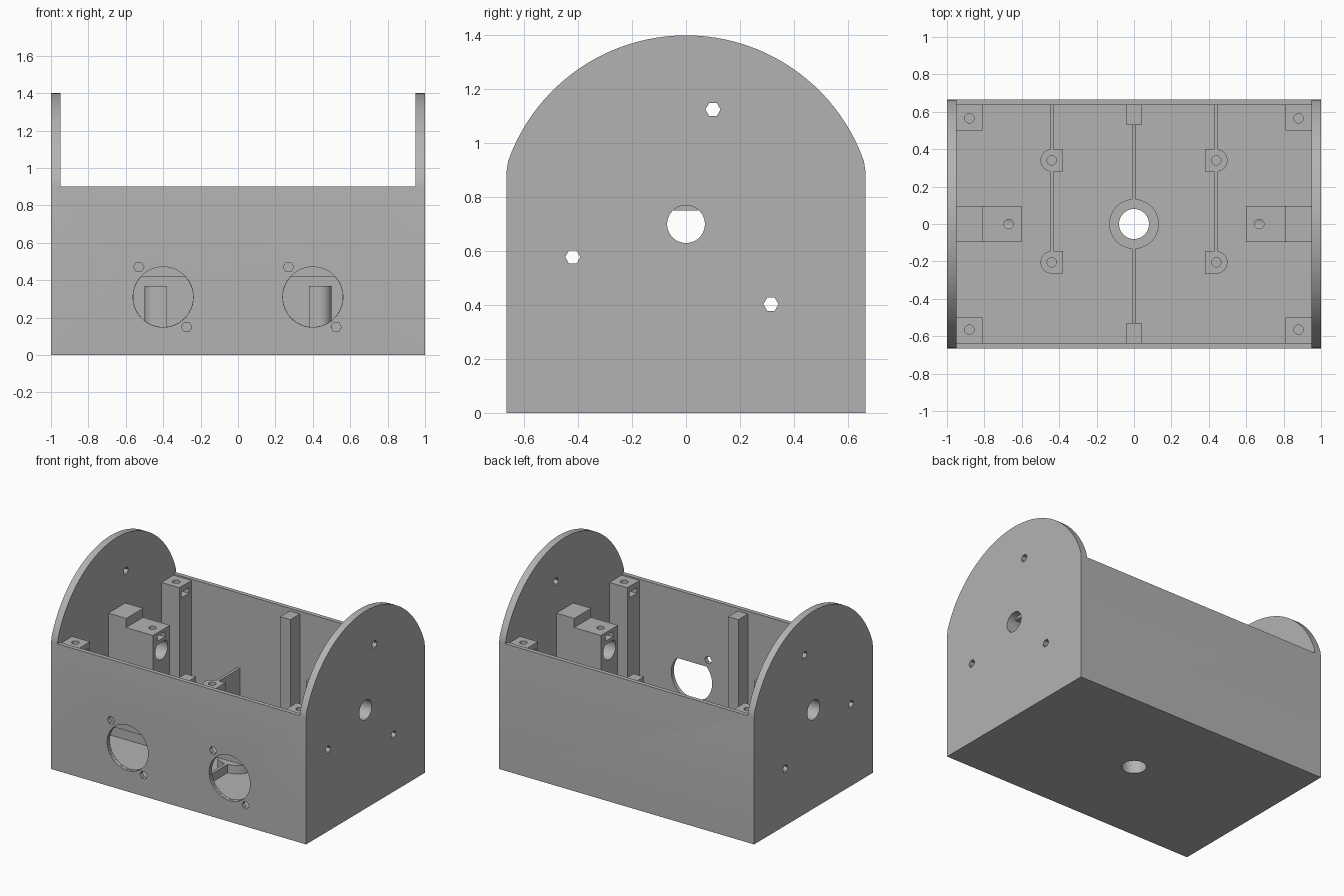
import bpy, bmesh, math
from mathutils import Vector

if "Cube" in bpy.data.objects:
    bpy.data.objects.remove(bpy.data.objects["Cube"])

grey = bpy.data.materials.new("plain_grey")
grey.diffuse_color = (0.45, 0.45, 0.45, 1)
grey.use_nodes = True
grey.node_tree.nodes["Principled BSDF"].inputs["Base Color"].default_value = grey.diffuse_color


def prism(name, pts, axis, a, b):
    """Extrude a 2D outline along an axis: X -> (y,z), Y -> (x,z), Z -> (x,y)."""
    place = {"X": lambda u, v, w: (w, u, v),
             "Y": lambda u, v, w: (u, w, v),
             "Z": lambda u, v, w: (u, v, w)}[axis]
    bm = bmesh.new()
    face = bm.faces.new([bm.verts.new(place(u, v, a)) for u, v in pts])
    top = bmesh.ops.extrude_face_region(bm, geom=[face])["geom"]
    shift = Vector(place(0, 0, b - a))
    bmesh.ops.translate(bm, vec=shift, verts=[g for g in top if isinstance(g, bmesh.types.BMVert)])
    bmesh.ops.recalc_face_normals(bm, faces=bm.faces[:])
    me = bpy.data.meshes.new(name)
    bm.to_mesh(me)
    bm.free()
    me.materials.append(grey)
    ob = bpy.data.objects.new(name, me)
    bpy.context.collection.objects.link(ob)
    return ob


def box(name, x0, x1, y0, y1, z0, z1):
    return prism(name, [(x0, y0), (x1, y0), (x1, y1), (x0, y1)], "Z", z0, z1)


def circle(u, v, r, n=48, start=0.0, sweep=2 * math.pi):
    steps = n if sweep > 6.2 else n + 1
    return [(u + r * math.cos(start + sweep * i / n),
             v + r * math.sin(start + sweep * i / n)) for i in range(steps)]


def flat_top(u, v, r, limit):
    """Circle with its top cut off by a horizontal chord."""
    t = math.asin((limit - v) / r)
    return circle(u, v, r, 40, math.pi - t, math.pi + 2 * t)


def cut(ob, cutters):
    for c in cutters:
        m = ob.modifiers.new("cut", "BOOLEAN")
        m.operation = "DIFFERENCE"
        m.solver = "EXACT"
        m.object = c
    dg = bpy.context.evaluated_depsgraph_get()
    me = bpy.data.meshes.new_from_object(ob.evaluated_get(dg))
    ob.modifiers.clear()
    ob.data = me
    for c in cutters:
        bpy.data.objects.remove(c)


def smooth(ob):
    bpy.ops.object.select_all(action="DESELECT")
    ob.select_set(True)
    bpy.context.view_layer.objects.active = ob
    bpy.ops.object.shade_smooth_by_angle(angle=math.radians(25))


W, T, FLOOR, RIM = 0.665, 0.635, 0.04, 0.9

# Open case with arched end plates
t = math.asin(0.2 / 0.7)
arch = circle(0, 0.7, 0.7, 48, t, math.pi - 2 * t)
arch[0], arch[-1] = (W, RIM), (-W, RIM)
case = prism("case", [(-W, 0), (W, 0)] + arch, "X", -1, 1)
cut(case, [box("c", -0.95, 0.95, -2, 2, RIM, 2)])
cutters = [box("c", -0.95, 0.95, -T, T, FLOOR, 1.5),
           prism("c", circle(0, 0, 0.08), "Z", -0.1, 0.2)]
# Shaft and screw holes in both end plates
for a, b in ((-1.1, -0.94), (0.94, 1.1)):
    cutters.append(prism("c", circle(0, 0.7, 0.07), "X", a, b))
    for y, z in ((0.1, 1.125), (-0.42, 0.578), (0.315, 0.403)):
        cutters.append(prism("c", circle(y, z, 0.028, 6), "X", a, b))
# Round front openings with a recessed flat lip, plus screw holes
for x in (-0.4, 0.4):
    cutters.append(prism("c", circle(x, 0.31, 0.161), "Y", -0.8, -0.65))
    cutters.append(prism("c", flat_top(x, 0.31, 0.16, 0.42), "Y", -0.7, -0.6))
    for dx, z in ((-0.13, 0.47), (0.125, 0.15)):
        cutters.append(prism("c", circle(x + dx, z, 0.028, 6), "Y", -0.8, -0.6))
cut(case, cutters)
smooth(case)

for s, side in ((-1, "left"), (1, "right")):
    def sbox(name, x0, x1, *rest):
        return box(name, *sorted((s * x0, s * x1)), *rest)

    # Corner posts with screw hole and nut slot
    for e, end in ((-1, "front"), (1, "back")):
        y0, y1 = sorted((e * 0.5, e * T))
        post = sbox(f"{side}_{end}_corner_post", 0.81, 0.95, y0, y1, FLOOR, 0.89)
        cy = e * 0.565
        cut(post, [prism("c", circle(s * 0.88, cy, 0.025, 24), "Z", 0.68, 1),
                   sbox("c", 0.7, 0.92, cy - 0.042, cy + 0.042, 0.81, 0.85)])
        smooth(post)

    # Stepped shaft block
    prof = [(0.6, FLOOR), (0.95, FLOOR), (0.95, 0.9), (0.81, 0.9), (0.81, 0.835), (0.6, 0.835)]
    block = prism(f"{side}_shaft_block", [(s * x, z) for x, z in prof], "Y", -0.095, 0.095)
    cut(block, [prism("c", flat_top(0, 0.7, 0.07, 0.75), "X", s * 0.5, s * 1.0),
                prism("c", circle(s * 0.67, 0, 0.025, 24), "Z", 0.7, 1),
                sbox("c", 0.5, 0.71, -0.042, 0.042, 0.775, 0.81)])
    smooth(block)

    # D-shaped board standoffs
    for y, end in ((-0.205, "front"), (0.34, "back")):
        half = circle(0.44, y, 0.06, 24, -math.pi / 2, math.pi)
        outline = half + [(0.38, y + 0.06), (0.38, y - 0.06)]
        st = prism(f"{side}_{end}_standoff", [(s * u, v) for u, v in outline], "Z", FLOOR, 0.37)
        cut(st, [prism("c", circle(s * 0.44, y, 0.025, 24), "Z", 0.15, 1)])
        smooth(st)

    # Ribs joining the standoffs to each other and the back wall
    sbox(f"{side}_long_rib", 0.43, 0.45, -0.146, 0.281, FLOOR, 0.37)
    sbox(f"{side}_short_rib", 0.43, 0.45, 0.399, T, FLOOR, 0.37)

# Middle posts and low centre ribs
for e, end in ((-1, "front"), (1, "back")):
    y0, y1 = sorted((e * 0.53, e * T))
    box(f"{end}_middle_post", -0.04, 0.04, y0, y1, FLOOR, 0.88)
    y0, y1 = sorted((e * 0.132, e * 0.53))
    box(f"{end}_centre_rib", -0.011, 0.011, y0, y1, FLOOR, 0.1)

# Centre ring around the floor hole
ring = prism("centre_ring", circle(0, 0, 0.133), "Z", FLOOR, 0.1)
cut(ring, [prism("c", circle(0, 0, 0.08), "Z", 0, 0.3)])
smooth(ring)
